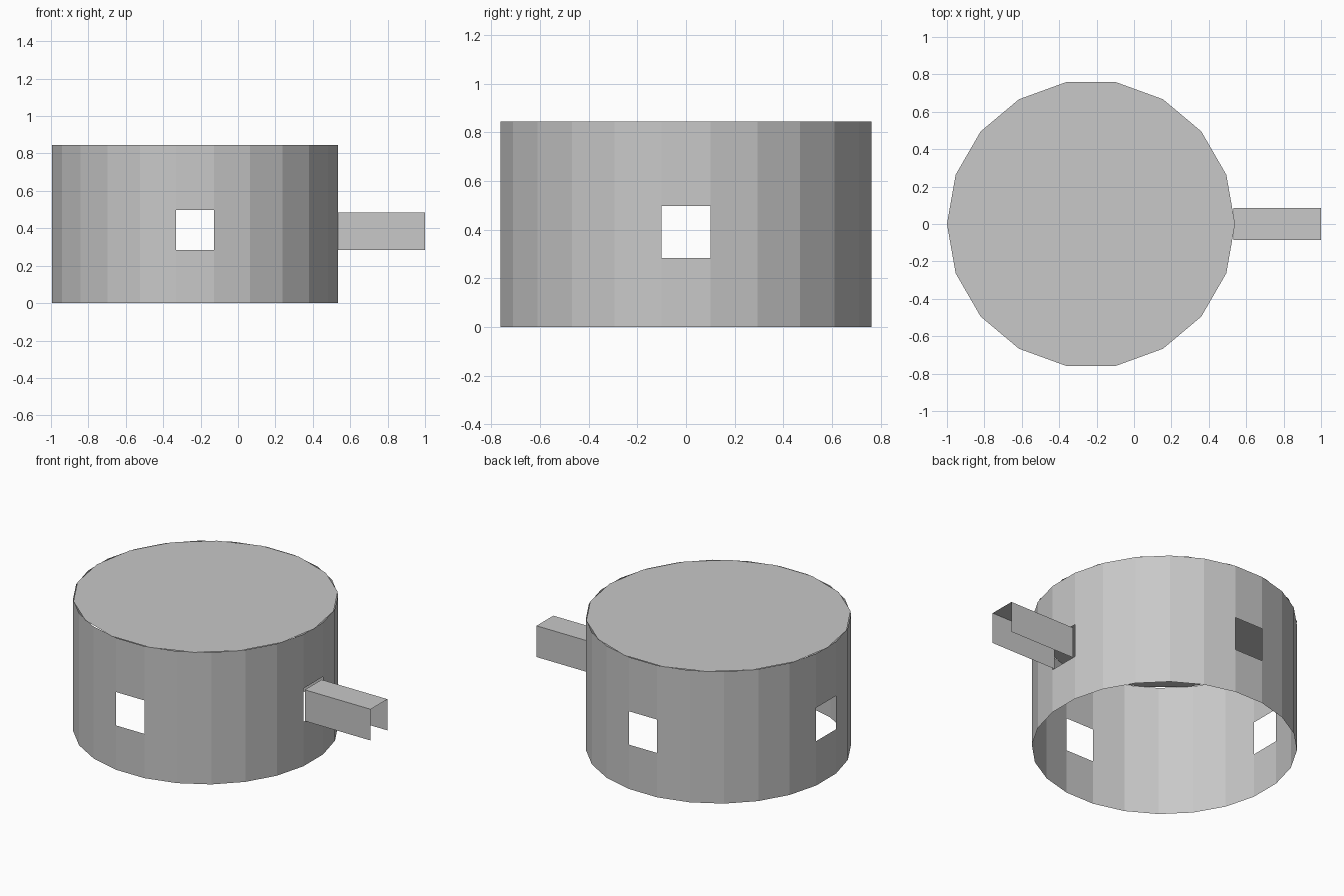
import bpy
import math

if "Cube" in bpy.data.objects:
    bpy.data.objects.remove(bpy.data.objects["Cube"])

CX, R = -0.23, 0.77          # drum centre and radius
H = 0.845                    # drum height
WIN_LOW, WIN_HIGH = 0.284, 0.498

grey = bpy.data.materials.new("plain grey")
grey.diffuse_color = (0.58, 0.58, 0.58, 1.0)
grey.use_nodes = True
grey.node_tree.nodes["Principled BSDF"].inputs["Base Color"].default_value = grey.diffuse_color


def add_object(name, verts, faces):
    mesh = bpy.data.meshes.new(name)
    mesh.from_pydata(verts, [], faces)
    mesh.materials.append(grey)
    mesh.update()
    obj = bpy.data.objects.new(name, mesh)
    bpy.context.collection.objects.link(obj)
    return obj


def ring(sides, z, offset=0.0):
    return [(CX + R * math.cos(math.tau * (i + offset) / sides),
             R * math.sin(math.tau * (i + offset) / sides), z)
            for i in range(sides)]


# Open-bottomed wall: 24 thin panels, with an opening on each of the four sides
N = 24
levels = [0.0, WIN_LOW, WIN_HIGH, H]
verts = [v for z in levels for v in ring(N, z, -0.5)]
faces = []
for band in range(3):
    for i in range(N):
        if band == 1 and i % 6 == 0:
            continue
        j = (i + 1) % N
        a, b = band * N, (band + 1) * N
        faces.append((a + i, a + j, b + j, b + i))
add_object("round_wall", verts, faces)

# Flat 18-sided lid
add_object("lid", ring(18, H), [tuple(range(18))])

# Entrance tunnel: thin roof and two sides, open below and at both ends
X0, X1, W, TOP = 0.533, 1.0, 0.085, 0.484
profile = [(-W, WIN_LOW), (-W, TOP), (W, TOP), (W, WIN_LOW)]
verts = [(x, y, z) for x in (X0, X1) for y, z in profile]
faces = [(k, k + 4, k + 5, k + 1) for k in range(3)]
add_object("entrance_tunnel", verts, faces)
